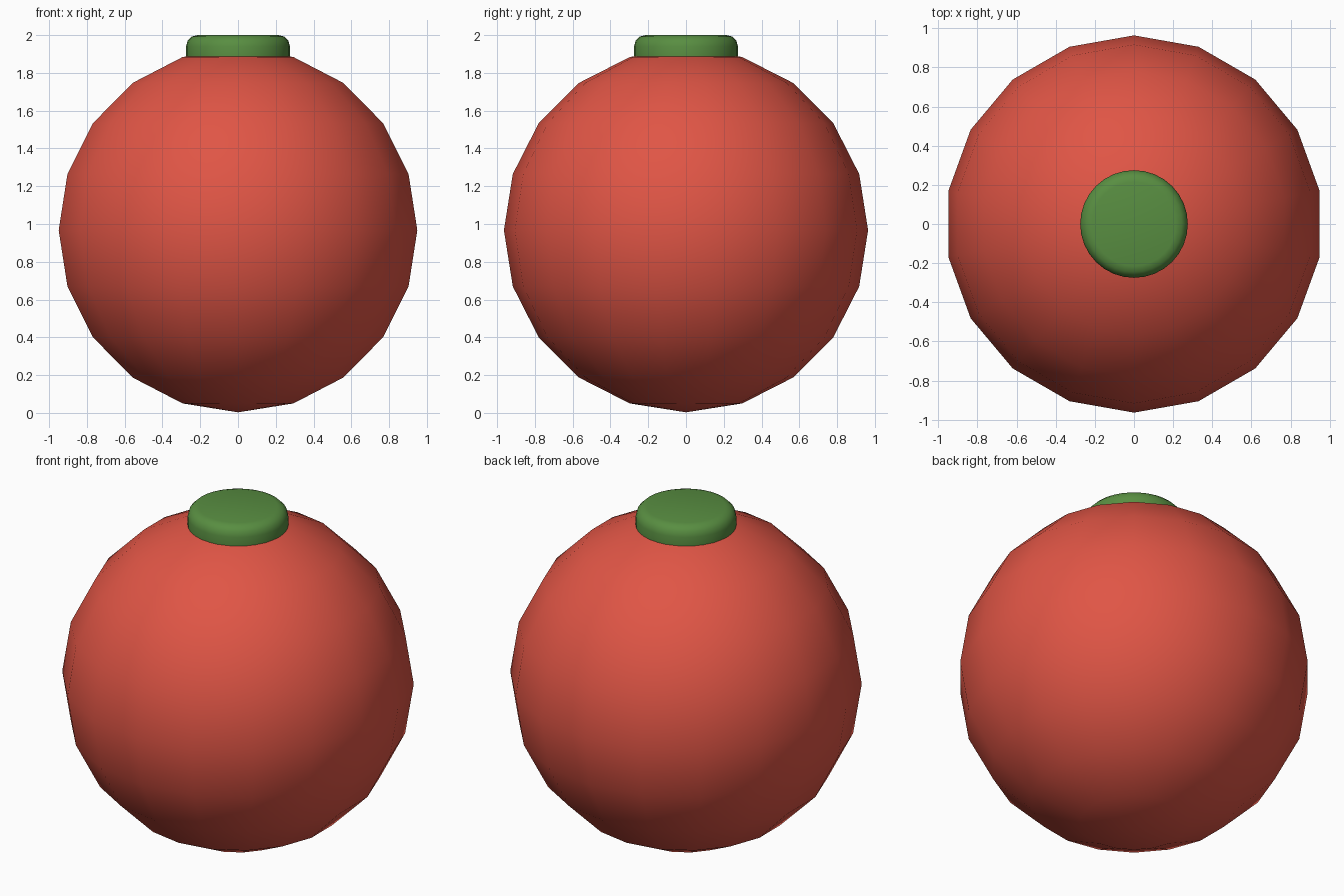
import bpy
import math

if "Cube" in bpy.data.objects:
    bpy.data.objects.remove(bpy.data.objects["Cube"])


def finish(obj, name, color):
    obj.name = name
    mat = bpy.data.materials.new(name + "_color")
    mat.diffuse_color = color
    mat.use_nodes = True
    mat.node_tree.nodes["Principled BSDF"].inputs["Base Color"].default_value = mat.diffuse_color
    obj.data.materials.append(mat)
    return obj


# Round body: low-poly sphere with a vertex column facing front and back
bpy.ops.mesh.primitive_uv_sphere_add(segments=18, ring_count=10, radius=0.964,
                                     location=(0, 0, 0.967))
bpy.ops.object.shade_smooth()
finish(bpy.context.object, "body", (0.745, 0.091, 0.06, 1))

# Cap: short disc with rounded rims, sunk slightly into the body
top, bottom = 2.0, 1.78
bpy.ops.mesh.primitive_cylinder_add(vertices=32, radius=0.275, depth=top - bottom,
                                    location=(0, 0, (top + bottom) / 2))
cap = finish(bpy.context.object, "cap", (0.098, 0.27, 0.053, 1))
bevel = cap.modifiers.new("rounded_rim", "BEVEL")
bevel.width = 0.06
bevel.segments = 3
bevel.limit_method = 'ANGLE'
bevel.angle_limit = math.radians(40)
bpy.ops.object.shade_smooth()
